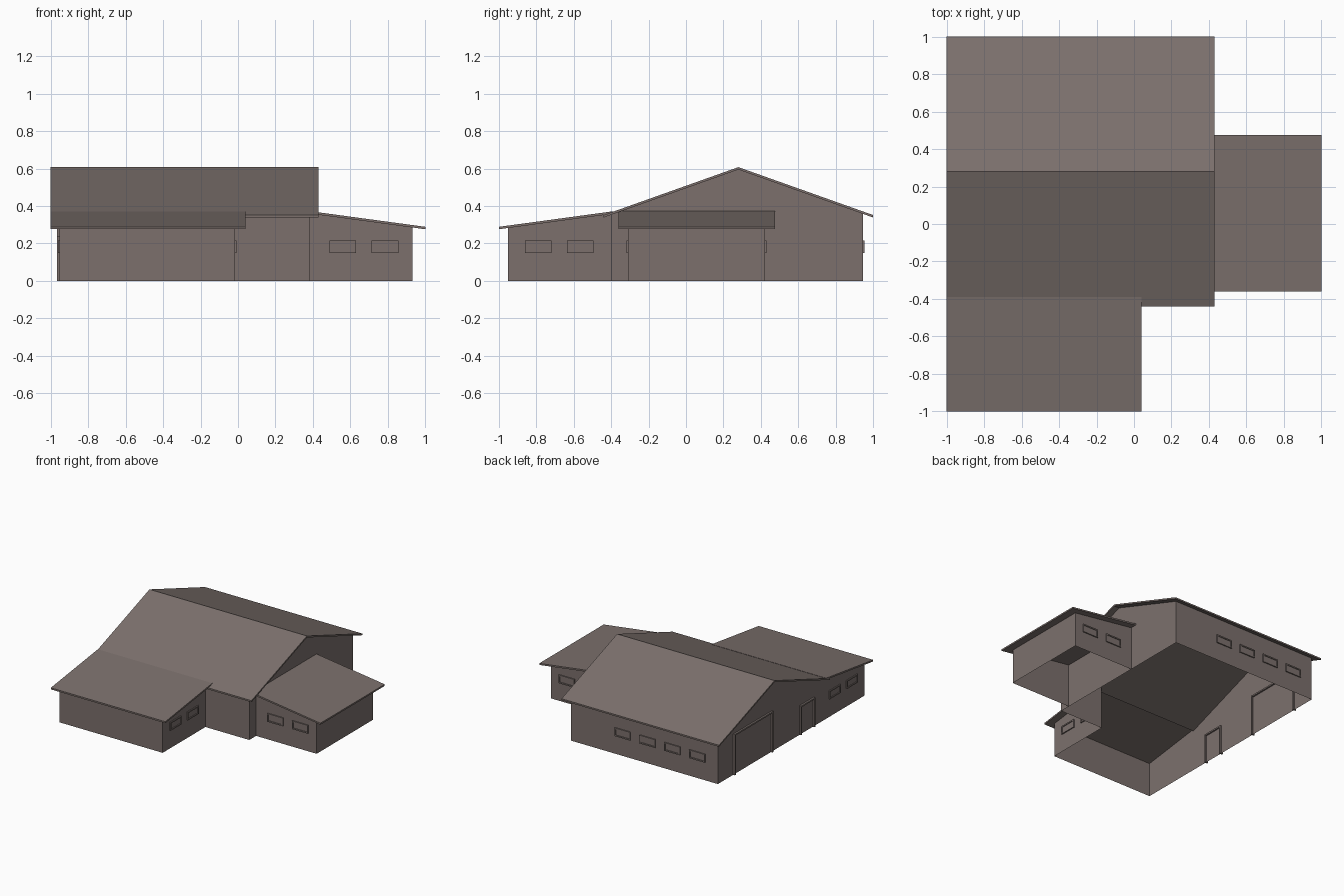
import bpy, bmesh
from mathutils import Vector

if "Cube" in bpy.data.objects:
    bpy.data.objects.remove(bpy.data.objects["Cube"])

mat = bpy.data.materials.new("warm grey brown")
mat.diffuse_color = (0.20, 0.163, 0.152, 1)
mat.use_nodes = True
mat.node_tree.nodes["Principled BSDF"].inputs["Base Color"].default_value = mat.diffuse_color


def make(name, faces):
    """Object from a list of polygons (point lists)."""
    bm = bmesh.new()
    for f in faces:
        bm.faces.new([bm.verts.new(p) for p in f])
    bmesh.ops.remove_doubles(bm, verts=bm.verts, dist=1e-5)
    me = bpy.data.meshes.new(name)
    bm.to_mesh(me)
    bm.free()
    me.materials.append(mat)
    ob = bpy.data.objects.new(name, me)
    bpy.context.collection.objects.link(ob)
    return ob


def prism(name, profile, axis, a, b):
    """Extrude a profile along x (profile is y,z) or along y (profile is x,z)."""
    def at(p, t):
        return (t, p[0], p[1]) if axis == 'x' else (p[0], t, p[1])
    n = len(profile)
    faces = [[at(p, a) for p in profile], [at(p, b) for p in reversed(profile)]]
    for i in range(n):
        p, q = profile[i], profile[(i + 1) % n]
        faces.append([at(q, a), at(p, a), at(p, b), at(q, b)])
    ob = make(name, faces)
    bm = bmesh.new()
    bm.from_mesh(ob.data)
    bmesh.ops.recalc_face_normals(bm, faces=bm.faces)
    bm.to_mesh(ob.data)
    bm.free()
    return ob


def slab(name, line, axis, a, b, t=0.013):
    return prism(name, line + [(u, z - t) for u, z in reversed(line)], axis, a, b)


def box_faces(lo, hi):
    (x0, y0, z0), (x1, y1, z1) = lo, hi
    v = [(x, y, z) for x in (x0, x1) for y in (y0, y1) for z in (z0, z1)]
    return [[v[i] for i in f] for f in ((0, 1, 3, 2), (4, 6, 7, 5), (0, 4, 5, 1),
                                        (2, 3, 7, 6), (0, 2, 6, 4), (1, 5, 7, 3))]


# Roofs
slab("main_roof", [(-0.44, 0.352), (0.28, 0.608), (1.0, 0.352)], 'x', -1, 0.43)
slab("front_wing_roof", [(-1, 0.289), (-0.39, 0.372)], 'x', -1, 0.04)
slab("side_wing_roof", [(0.381, 0.373), (1, 0.289)], 'y', -0.36, 0.475)

# Walls: thin sheets, open underneath
L, R, F, B = -0.952, 0.381, -0.398, 0.946
FW, FR = -0.953, -0.017           # front wing: front and right
SX, S0, S1 = 0.931, -0.31, 0.422  # side wing: end, front, back
E, P = 0.360, 0.598               # eave and ridge heights of the walls
make("main_walls", [
    [(L, B, 0), (L, FW, 0), (L, FW, 0.286), (L, F, E), (L, 0.28, P), (L, B, E)],
    [(R, F, 0), (R, B, 0), (R, B, E), (R, 0.28, P), (R, F, E)],
    [(R, B, 0), (L, B, 0), (L, B, E), (R, B, E)],
    [(FR, F, 0), (R, F, 0), (R, F, E), (FR, F, E)]])
make("front_wing_walls", [
    [(L, FW, 0), (FR, FW, 0), (FR, FW, 0.286), (L, FW, 0.286)],
    [(FR, FW, 0), (FR, F, 0), (FR, F, E), (FR, FW, 0.286)]])
make("side_wing_walls", [
    [(R, S0, 0), (SX, S0, 0), (SX, S0, 0.290), (R, S0, 0.364)],
    [(SX, S0, 0), (SX, S1, 0), (SX, S1, 0.290), (SX, S0, 0.290)],
    [(SX, S1, 0), (R, S1, 0), (R, S1, 0.364), (SX, S1, 0.290)]])


def frame(name, axis, wall, out, inn, c, w, z0, z1, t, sill=True, pane=0):
    """Frame on a wall; axis is the wall's normal, out and inn are signed depths."""
    def bar(u0, u1, a, b, d0, d1):
        d0, d1 = sorted((wall + d0, wall + d1))
        if axis == 'x':
            return box_faces((d0, u0, a), (d1, u1, b))
        return box_faces((u0, d0, a), (u1, d1, b))
    u0, u1 = c - w / 2, c + w / 2
    f = bar(u0, u0 + t, z0, z1, inn, out) + bar(u1 - t, u1, z0, z1, inn, out)
    f += bar(u0 + t, u1 - t, z1 - t, z1, inn, out)
    if sill:
        f += bar(u0 + t, u1 - t, z0, z0 + t, inn, out)
    if pane:
        f += bar(u0 + t, u1 - t, z0 + t, z1 - t, 0, pane)
    ob = make(name, f)
    bm = bmesh.new()
    bm.from_mesh(ob.data)
    bmesh.ops.recalc_face_normals(bm, faces=bm.faces)
    bm.to_mesh(ob.data)
    bm.free()


# Windows: (wall name, normal axis, wall position, outward sign, centres)
for name, axis, wall, s, centres in (
        ("back", 'y', B, 1, [-0.767 + 0.226 * i for i in range(4)]),
        ("front_wing_left", 'x', L, -1, [-0.79, -0.566]),
        ("front_wing_right", 'x', FR, 1, [-0.79, -0.566]),
        ("side_wing_front", 'y', S0, -1, [0.559, 0.785]),
        ("side_wing_back", 'y', S1, 1, [0.559, 0.785])):
    for i, c in enumerate(centres):
        frame(f"{name}_window_{i + 1}", axis, wall, s * 0.009, 0, c, 0.143,
              0.148, 0.216, 0.01, pane=s * 0.003)

# Door frames on the left wall
frame("large_door_frame", 'x', L, -0.015, 0.012, 0.497, 0.50, 0, 0.335, 0.012, sill=False)
frame("small_door_frame", 'x', L, -0.015, 0.012, -0.205, 0.185, 0, 0.24, 0.012, sill=False)
